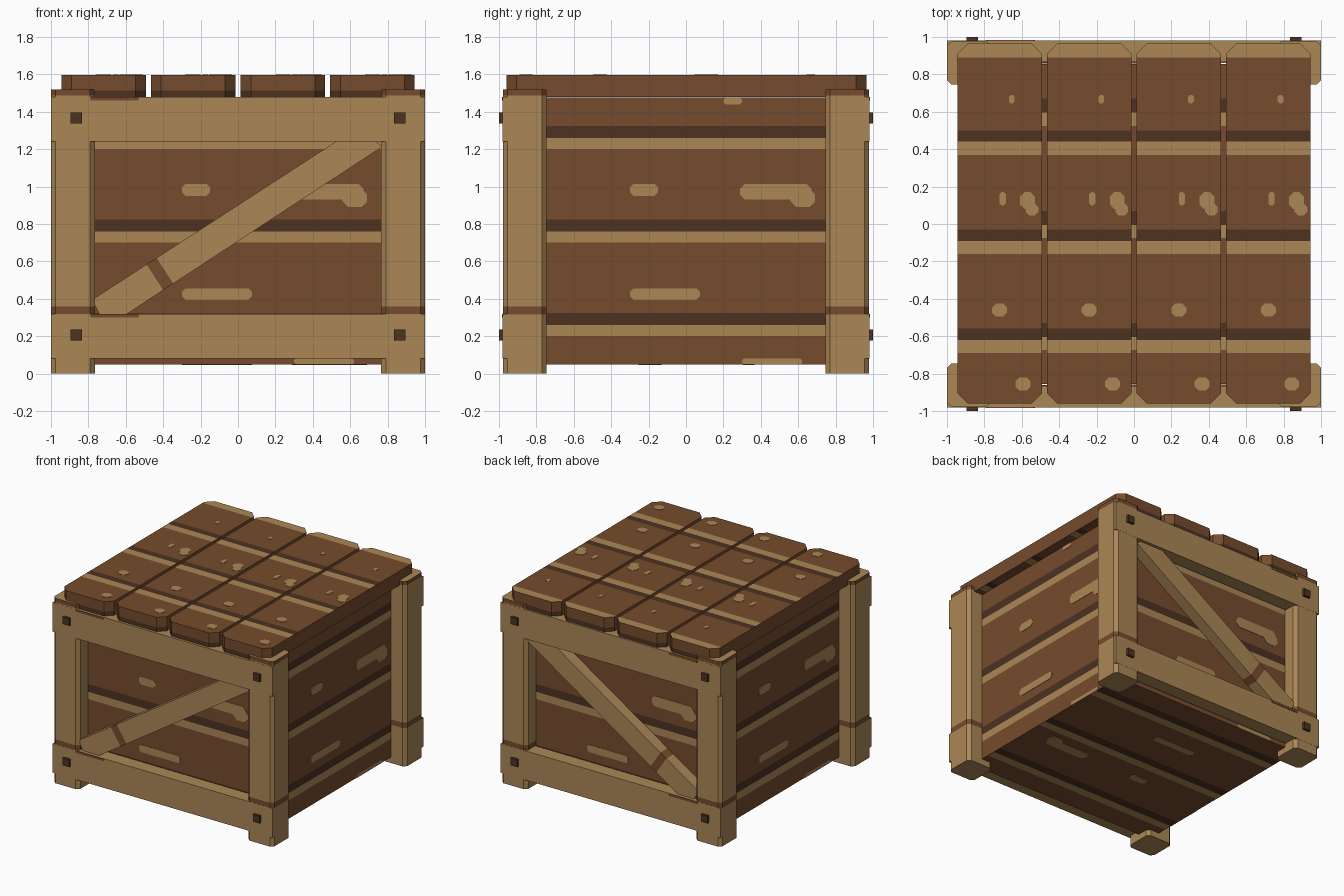
import bpy, bmesh, math
from mathutils import Vector, Matrix

cube = bpy.data.objects.get("Cube")
if cube:
    bpy.data.objects.remove(cube)


def material(name, rgb):
    lin = [((c / 255 + 0.055) / 1.055) ** 2.4 for c in rgb] + [1.0]
    m = bpy.data.materials.new(name)
    m.use_nodes = True
    m.diffuse_color = lin
    m.node_tree.nodes["Principled BSDF"].inputs["Base Color"].default_value = lin
    return m


BROWN, TAN, DARK = 0, 1, 2
MATS = [material("brown_wood", (118, 76, 45)), material("tan_wood", (171, 135, 86)),
        material("dark_wood", (77, 50, 33))]
X, Y, Z = Vector((1, 0, 0)), Vector((0, 1, 0)), Vector((0, 0, 1))


def add_prism(bm, pts, a, b, axis):
    """Extrude a 2D outline from a to b along an axis."""
    def place(u, v, w):
        return {"x": (w, u, v), "y": (u, w, v), "z": (u, v, w)}[axis]
    low = [bm.verts.new(place(u, v, a)) for u, v in pts]
    high = [bm.verts.new(place(u, v, b)) for u, v in pts]
    bm.faces.new(low)
    bm.faces.new(high)
    n = len(pts)
    for i in range(n):
        j = (i + 1) % n
        bm.faces.new((low[i], low[j], high[j], high[i]))


def octagon(x0, x1, y0, y1, c):
    return [(x0 + c, y0), (x1 - c, y0), (x1, y0 + c), (x1, y1 - c),
            (x1 - c, y1), (x0 + c, y1), (x0, y1 - c), (x0, y0 + c)]


def rect(x0, x1, y0, y1):
    return [(x0, y0), (x1, y0), (x1, y1), (x0, y1)]


def finish(name, bm, base, bands=()):
    """Cut the mesh at band edges, paint the bands by rule and link the object."""
    for axis, lo, hi, mat, rule in bands:
        for d in (lo, hi):
            geom = bm.verts[:] + bm.edges[:] + bm.faces[:]
            bmesh.ops.bisect_plane(bm, geom=geom, plane_co=axis * d, plane_no=axis, dist=1e-5)
    bmesh.ops.recalc_face_normals(bm, faces=bm.faces[:])
    for f in bm.faces:
        f.material_index = base
        c = f.calc_center_median()
        for axis, lo, hi, mat, rule in bands:
            if lo < c.dot(axis) < hi and rule(f.normal):
                f.material_index = mat
    me = bpy.data.meshes.new(name)
    bm.to_mesh(me)
    bm.free()
    for m in MATS:
        me.materials.append(m)
    ob = bpy.data.objects.new(name, me)
    bpy.context.collection.objects.link(ob)
    return ob


def prism(name, pts, a, b, axis, base, bands=()):
    bm = bmesh.new()
    add_prism(bm, pts, a, b, axis)
    return finish(name, bm, base, bands)


def knots(name, spots, dist, matrix):
    """Thin wood knots on a front-facing plane, then turned to their side."""
    bm = bmesh.new()
    for u0, u1, v0, v1 in spots:
        c = min(u1 - u0, v1 - v0) * 0.3
        add_prism(bm, octagon(u0, u1, v0, v1, c), -dist - 0.003, -dist + 0.002, "y")
    bm.transform(matrix)
    return finish(name, bm, TAN)


def upright(n):
    return abs(n.z) < 0.5


def level(n):
    return abs(n.z) > 0.5


def anywhere(n):
    return True


# Box body with grain stripes
BX, BY, BOTTOM, TOP = 0.87, 0.855, 0.05, 1.476
stripes = []
for k in range(3):
    z = 0.2 + 0.5 * k
    stripes += [(Z, z, z + 0.06, TAN, upright), (Z, z + 0.06, z + 0.125, DARK, upright)]
    y = -0.675 + 0.6 * k
    stripes += [(Y, y, y + 0.07, TAN, level), (Y, y + 0.07, y + 0.145, DARK, level)]
prism("crate_body", rect(-BX, BX, -BY, BY), BOTTOM, TOP, "z", BROWN, stripes)

# Wood knots on the four walls and the underside
wall_spots = [(-0.3, -0.15, 0.95, 1.015), (0.29, 0.67, 0.93, 1.015), (0.56, 0.69, 0.89, 0.99),
              (-0.3, 0.075, 0.395, 0.455), (0.3, 0.62, 0.05, 0.08), (0.2, 0.3, 1.44, 1.475)]
for k, side in enumerate(("front", "left", "back", "right")):
    knots(side + "_wall_knots", wall_spots, BX if k % 2 else BY,
          Matrix.Rotation(k * math.pi / 2, 4, "Z"))
floor_spots = [(u0, u1, v0 - 0.76, v1 - 0.76) for u0, u1, v0, v1 in wall_spots[:4]]
knots("underside_knots", floor_spots, -BOTTOM, Matrix.Rotation(math.pi / 2, 4, "X"))

# Corner posts with a worn band and a worn top
post_bands = [(Z, 0.315, 0.36, BROWN, upright), (Z, 1.488, 1.52, BROWN, upright)]
for sx in (-1, 1):
    for sy in (-1, 1):
        pts = [(sx * u, sy * v) for u, v in octagon(0.765, 1.0, 0.745, 0.979, 0.025)]
        name = ("back" if sy > 0 else "front") + ("_left" if sx > 0 else "_right") + "_post"
        prism(name, pts, 0, 1.52, "z", TAN, post_bands)

# Rails, diagonal brace and bolts on the front and back
slope = math.radians(33)
along = Vector((math.cos(slope), 0, math.sin(slope)))
brace = [(-0.78, 0.395), (0.53, 1.245), (0.73, 1.245), (0.775, 1.215), (-0.6, 0.315), (-0.74, 0.315)]
for sy, side in ((-1, "front"), (1, "back")):
    for z, level_name in ((0.08, "lower"), (1.24, "upper")):
        prism(f"{side}_{level_name}_rail", rect(-0.999, 0.999, z, z + 0.24),
              sy * 0.865, sy * 0.98, "y", TAN)
        prism(f"{side}_{level_name}_rail_wear", octagon(-0.79, -0.53, z + 0.22, z + 0.24, 0.006),
              sy * 0.978, sy * 0.983, "y", BROWN)
        for sx in (-1, 1):
            x, zc = sx * 0.865, z + 0.127
            prism(f"{side}_{level_name}_bolt", rect(x - 0.03, x + 0.03, zc - 0.03, zc + 0.03),
                  sy * 0.95, sy * 1.0, "y", DARK)
    prism(side + "_brace", brace, sy * 0.86, sy * 0.955, "y", TAN,
          [(along, -0.092, -0.028, BROWN, anywhere)])

# Lid planks with clipped corners, stripes and knots
plank_bands = [(Z, 1.479, 1.515, DARK, lambda n: abs(n.y) > 0.5),
               (Y, 0.89, 0.97, TAN, lambda n: n.z > 0.5)]
for k in range(3):
    y = -0.69 + 0.53 * k
    plank_bands += [(Y, y, y + 0.07, TAN, level), (Y, y + 0.07, y + 0.13, DARK, level)]
plank_spots = [(0.05, 0.08, 0.645, 0.69), (0.0, 0.033, 0.1, 0.17), (0.11, 0.19, 0.08, 0.17),
               (0.14, 0.208, 0.045, 0.11), (-0.04, 0.04, -0.495, -0.425), (0.085, 0.165, -0.89, -0.82)]
for k in range(4):
    x = 0.479 * (k - 1.5)
    prism(f"lid_plank_{k + 1}", octagon(x - 0.226, x + 0.226, -0.96, 0.965, 0.055),
          1.479, 1.597, "z", BROWN, plank_bands)
    knots(f"lid_plank_{k + 1}_knots", [(u0 + x, u1 + x, v0, v1) for u0, u1, v0, v1 in plank_spots],
          1.597, Matrix.Rotation(-math.pi / 2, 4, "X"))
